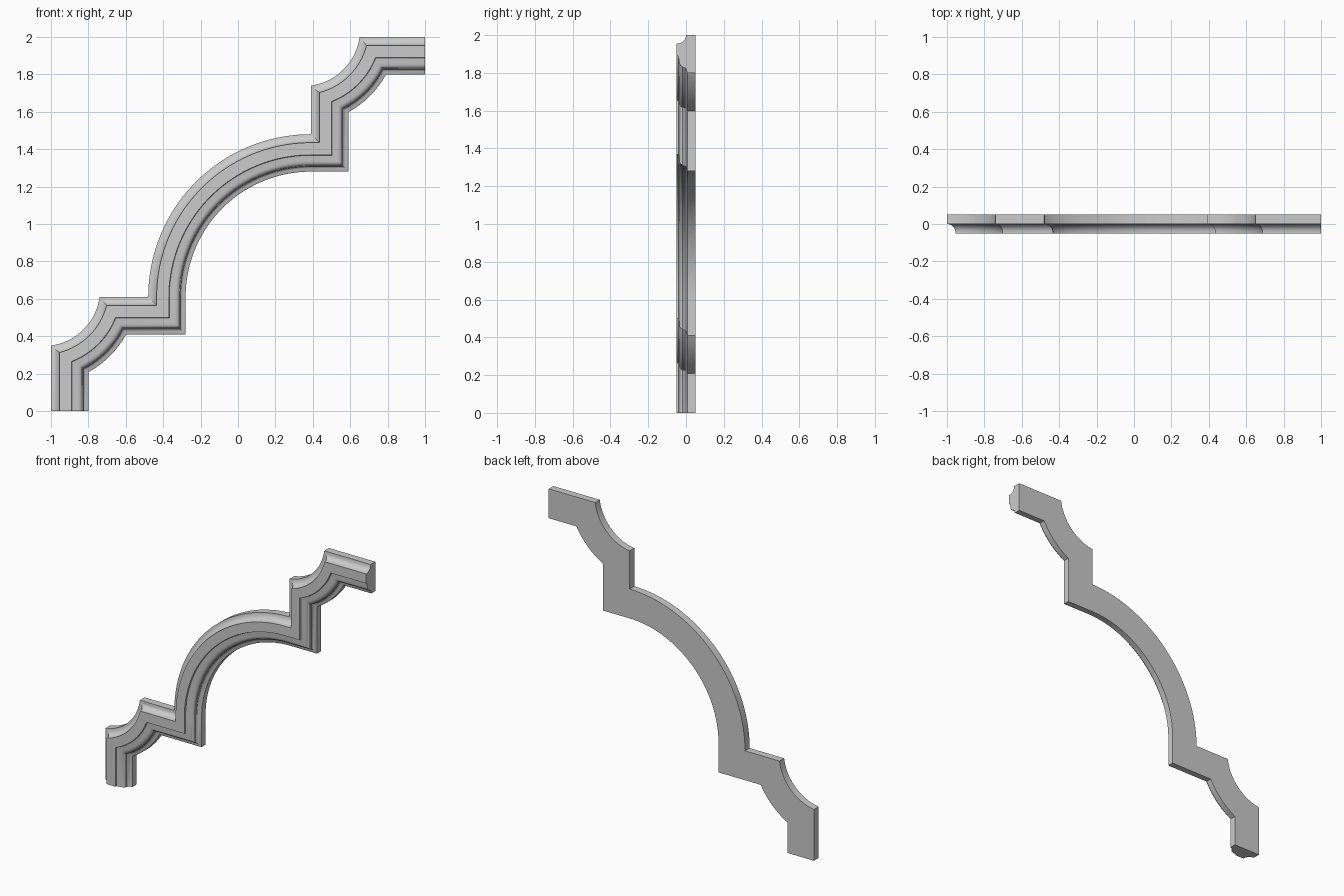
import bpy, bmesh
from math import sin, cos, pi, atan2, sqrt, radians

if "Cube" in bpy.data.objects:
    bpy.data.objects.remove(bpy.data.objects["Cube"])

# moulding cross-section: (offset from outer edge, depth y)
profile = [(0, .05), (0, 0)]
profile += [(.045 * sin(a * pi / 16), -.045 + .045 * cos(a * pi / 16)) for a in range(1, 9)]  # cove
profile += [(.045, -.05), (.11, -.05), (.113, -.04), (.139, -.036)]                         # flat and fillet
profile += [(.139 + .028 * sin(a * pi / 12), -.018 - .018 * cos(a * pi / 12)) for a in range(1, 7)]  # bead
profile += [(.171, -.016)]
profile += [(.193 - .022 * cos(a * pi / 8), -.012 + .016 * sin(a * pi / 8)) for a in range(1, 5)]    # small cove
profile += [(.2, .008), (.2, .05)]

def arc(cx, cz, r, a0, a1, n):
    return [(cx + r * cos(a0 + (a1 - a0) * i / n), cz + r * sin(a0 + (a1 - a0) * i / n)) for i in range(n + 1)]

def path(d):
    """Exact parallel path at offset d from the outer edge."""
    cx, cz, r = -1.04, .65, .3027 + d
    za = cz - sqrt(r * r - (-1 + d - cx) ** 2)
    xb = cx + sqrt(r * r - (.61 - d - cz) ** 2)
    half = [(-1 + d, 0)]
    half += arc(cx, cz, r, atan2(za - cz, -1 + d - cx), atan2(.61 - d - cz, xb - cx), 16)
    half += [(-.48 + d, .61 - d)]
    half += arc(.39, .61, .87 - d, pi, pi * .75, 20)
    # reflect across the diagonal for the upper half
    return half + [(1 - z, 1 - x) for x, z in reversed(half[:-1])]

bm = bmesh.new()
rows = [[bm.verts.new((x, y, z)) for x, z in path(d)] for d, y in profile]
n = len(rows)
for j in range(n):
    a, b = rows[j], rows[(j + 1) % n]
    for i in range(len(a) - 1):
        bm.faces.new((a[i], a[i + 1], b[i + 1], b[i]))
# end caps
bm.faces.new([r[0] for r in rows])
bm.faces.new([r[-1] for r in reversed(rows)])
bmesh.ops.recalc_face_normals(bm, faces=bm.faces)
me = bpy.data.meshes.new("corner_moulding")
bm.to_mesh(me)
bm.free()
ob = bpy.data.objects.new("corner_moulding", me)
bpy.context.collection.objects.link(ob)
bpy.context.view_layer.objects.active = ob
ob.select_set(True)
bpy.ops.object.shade_smooth_by_angle(angle=radians(30))
